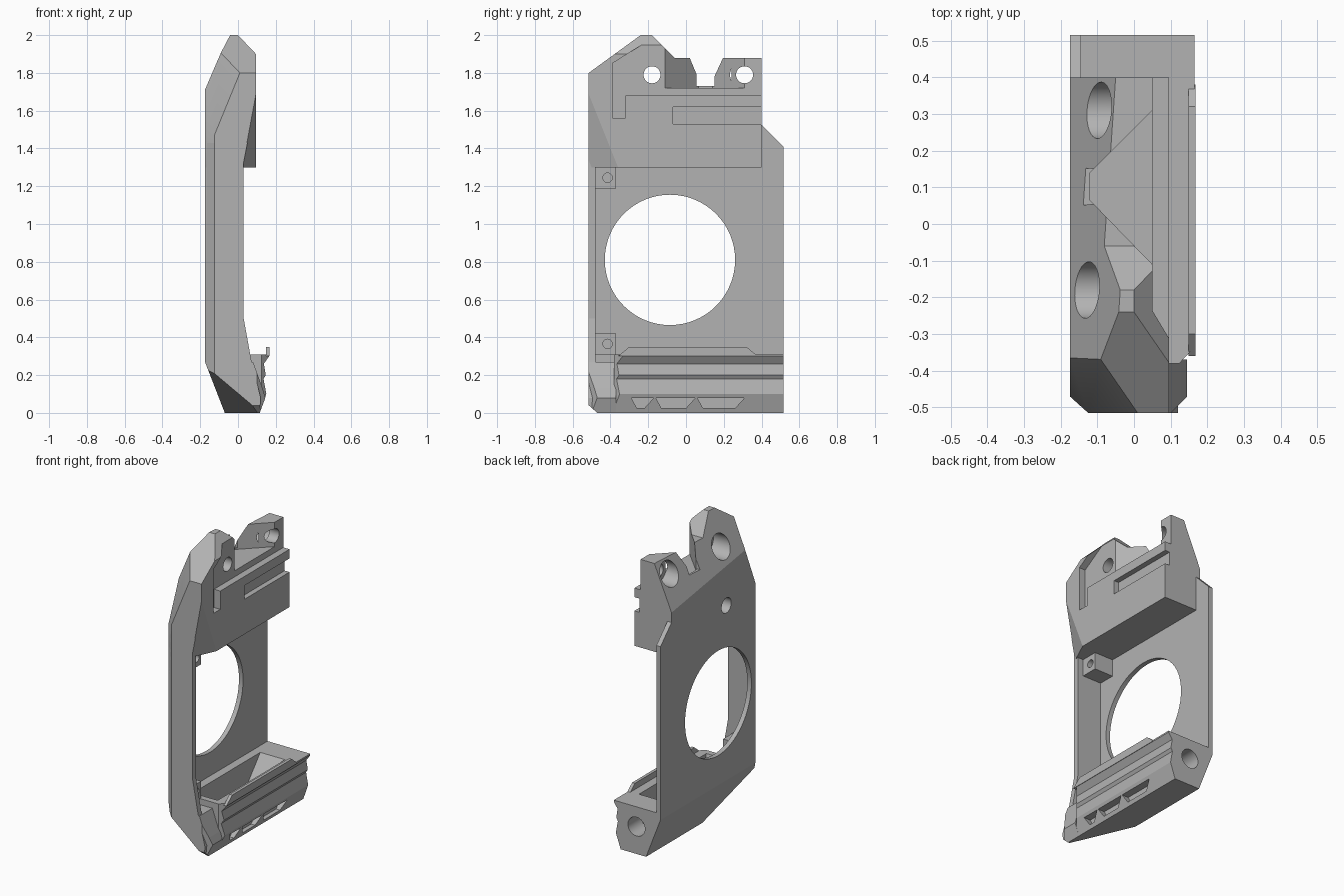
import bpy, bmesh, math
from mathutils import Vector

cube = bpy.data.objects.get("Cube")
if cube:
    bpy.data.objects.remove(cube, do_unlink=True)

grey = bpy.data.materials.new("light_grey")
grey.use_nodes = True
grey.diffuse_color = (0.45, 0.45, 0.45, 1)
grey.node_tree.nodes["Principled BSDF"].inputs["Base Color"].default_value = (0.45, 0.45, 0.45, 1)

INSIDE = Vector((0, 0, 1))


def prism(name, pts, axis, a, b):
    """Extrude a 2D outline along an axis from a to b."""
    place = {"x": lambda u, v, t: (t, u, v),
             "y": lambda u, v, t: (u, t, v),
             "z": lambda u, v, t: (u, v, t)}[axis]
    bm = bmesh.new()
    low = [bm.verts.new(place(u, v, a)) for u, v in pts]
    high = [bm.verts.new(place(u, v, b)) for u, v in pts]
    bm.faces.new(low)
    bm.faces.new(high)
    for i in range(len(pts)):
        j = (i + 1) % len(pts)
        bm.faces.new((low[i], low[j], high[j], high[i]))
    bmesh.ops.recalc_face_normals(bm, faces=bm.faces)
    mesh = bpy.data.meshes.new(name)
    bm.to_mesh(mesh)
    bm.free()
    mesh.materials.append(grey)
    ob = bpy.data.objects.new(name, mesh)
    bpy.context.collection.objects.link(ob)
    return ob


def box(name, x, y, z):
    return prism(name, [(x[0], y[0]), (x[1], y[0]), (x[1], y[1]), (x[0], y[1])], "z", *z)


def circle(u, v, r, n=32):
    return [(u + r * math.cos(2 * math.pi * i / n), v + r * math.sin(2 * math.pi * i / n)) for i in range(n)]


def slice_off(ob, planes):
    """Trim by planes, each through three points, keeping the inner side."""
    bm = bmesh.new()
    bm.from_mesh(ob.data)
    for p, q, r in planes:
        p, q, r = Vector(p), Vector(q), Vector(r)
        n = (q - p).cross(r - p).normalized()
        if n.dot(INSIDE - p) > 0:
            n = -n
        bmesh.ops.bisect_plane(bm, geom=bm.verts[:] + bm.edges[:] + bm.faces[:], dist=1e-5,
                               plane_co=p, plane_no=n, clear_outer=True)
        rim = [e for e in bm.edges if e.is_boundary]
        if rim:
            bmesh.ops.holes_fill(bm, edges=rim, sides=0)
    bmesh.ops.recalc_face_normals(bm, faces=bm.faces)
    bm.to_mesh(ob.data)
    bm.free()


def carve(ob, *cutters):
    for c in cutters:
        c.hide_render = True
        mod = ob.modifiers.new("carve", "BOOLEAN")
        mod.operation, mod.solver, mod.object = "DIFFERENCE", "EXACT", c
        bpy.context.view_layer.objects.active = ob
        bpy.ops.object.modifier_apply(modifier=mod.name)
        bpy.data.objects.remove(c, do_unlink=True)


# Chamfer planes shared by all outer parts
OUTER = [
    ((-0.175, -0.47, 0), (-0.125, -0.515, 0), (-0.125, -0.515, 1)),          # front corner
    ((-0.175, 0, 0.27), (-0.07, 0, 0), (-0.07, 1, 0)),                       # lower side
    ((-0.07, -0.07, 0), (0.07, -0.515, 0.045), (-0.15, -0.515, 0.23)),       # lower front corner
    ((0, -0.515, 0.04), (0, -0.47, 0), (1, -0.47, 0)),                       # lower front edge
    ((-0.175, -0.365, 1.71), (-0.125, -0.515, 1.47), (0.01, -0.515, 1.80)),  # upper front corner
    ((-0.175, -0.365, 1.71), (-0.175, 0.4, 1.59), (-0.05, 0.4, 1.88)),       # upper side slope
]

# Side plate with the large opening
plate = prism("side_plate", [(-0.515, 0), (0.515, 0), (0.515, 1.41), (0.4, 1.525),
                             (0.4, 1.56), (-0.515, 1.56)], "x", -0.175, -0.145)
slice_off(plate, OUTER)
opening = [(min(y, 0.26), z) for y, z in circle(-0.085, 0.81, 0.345, 64)]
carve(plate, prism("opening_cutter", opening, "x", -0.4, 0.0),
      prism("screw_cutter", circle(-0.17, 1.42, 0.05), "x", -0.4, 0.0))

# Front wall, flaring towards both ends
wall = prism("front_wall", [(-0.175, 0), (0.115, 0), (0.12, 0.08), (0.07, 0.28), (0.03, 0.5),
                            (0.03, 1.33), (0.05, 1.43), (-0.175, 1.43)], "y", -0.515, -0.48)
slice_off(wall, OUTER)

# Upper block with ears
block = prism("upper_block", [(-0.515, 1.3), (0.4, 1.3), (0.4, 1.88), (-0.06, 1.88),
                              (-0.18, 2), (-0.24, 2), (-0.515, 1.8)], "x", -0.175, 0.095)
slice_off(block, OUTER + [
    ((0, 0, 2), (0.095, 0, 1.9), (0.095, 1, 1.9)),
    ((0.03, -0.5, 1.3), (0.095, -0.36, 1.3), (0.095, -0.5, 1.65)),
])
carve(block,
      prism("notch_cutter", [(-0.12, 0.065), (-0.12, 0.14), (0.05, 0.31), (0.3, 0.31), (0.3, -0.11),
                             (0.05, -0.11)], "z", 1.72, 2.2),
      prism("notch_mouth_cutter", [(-0.3, 0.03), (-0.3, 0.17), (-0.11, 0.15), (-0.11, 0.055)],
            "z", 1.73, 2.2),
      prism("ledge_cutter", [(-0.39, 1.56), (-0.32, 1.56), (-0.32, 1.68), (0.6, 1.68),
                             (0.6, 2.2), (-0.2, 2.2), (-0.2, 1.97), (-0.39, 1.85)], "x", 0.05, 0.3),
      box("slot_cutter", (0.06, 0.3), (-0.07, 0.6), (1.53, 1.62)),
      prism("screw_cutter", circle(-0.17, 1.42, 0.05), "x", -0.4, -0.02))
for y in (-0.18, 0.31):
    carve(block, prism("ear_hole_cutter", circle(y, 1.79, 0.045), "x", -0.4, 0.3),
          prism("ear_bore_cutter", circle(y, 1.79, 0.077), "x", -0.4, -0.02))

# Lower tray with ribbed outer rail
tray = prism("lower_tray", [(-0.175, 0), (0.115, 0), (0.15, 0.1), (0.135, 0.18), (0.147, 0.2),
                            (0.137, 0.26), (0.165, 0.3), (0.165, 0.31), (-0.175, 0.31)],
             "y", -0.38, 0.515)
slice_off(tray, OUTER + [((0.105, -0.4, 0), (0.17, -0.33, 0), (0.17, -0.33, 1))])
carve(tray,
      prism("cavity_cutter", [(-0.34, 0.4), (-0.34, 0.31), (-0.28, 0.12), (0.2, 0.12),
                              (0.36, 0.31), (0.36, 0.4)], "x", -0.09, 0.09),
      prism("end_bore_cutter", circle(0.0, 0.18, 0.062), "y", 0.38, 0.7))
for a, b in ((-0.29, -0.17), (-0.16, 0.05), (0.06, 0.31)):
    carve(tray, prism("rib_cutter", [(a + 0.03, 0.025), (b - 0.05, 0.025), (b, 0.08), (a, 0.08)],
                      "x", 0.095, 0.3))

# Raised hooked lip on the rail
lip = prism("rail_lip", [(-0.36, 0.3), (0.38, 0.3), (0.32, 0.35), (-0.3, 0.35)], "x", 0.148, 0.168)

# Front end cap of the tray
cap = prism("tray_front_cap", [(-0.175, 0), (0.115, 0), (0.145, 0.08), (0.13, 0.13),
                               (0.08, 0.27), (-0.175, 0.27)], "y", -0.515, -0.37)
slice_off(cap, OUTER + [((0.1, -0.515, 0), (0.145, -0.47, 0), (0.145, -0.47, 1))])

# Screw posts on the inside of the plate
for name, z in (("upper_post", 1.245), ("lower_post", 0.365)):
    post = box(name, (-0.15, -0.01), (-0.485, -0.37), (z - 0.056, z + 0.056))
    carve(post, prism("post_hole_cutter", circle(-0.415, z, 0.025, 20), "x", -0.1, 0.2))

# Smooth the round bores, keep the flat facets crisp
for ob in (plate, block, tray):
    bpy.ops.object.select_all(action="DESELECT")
    ob.select_set(True)
    bpy.context.view_layer.objects.active = ob
    bpy.ops.object.shade_smooth_by_angle(angle=math.radians(20))
